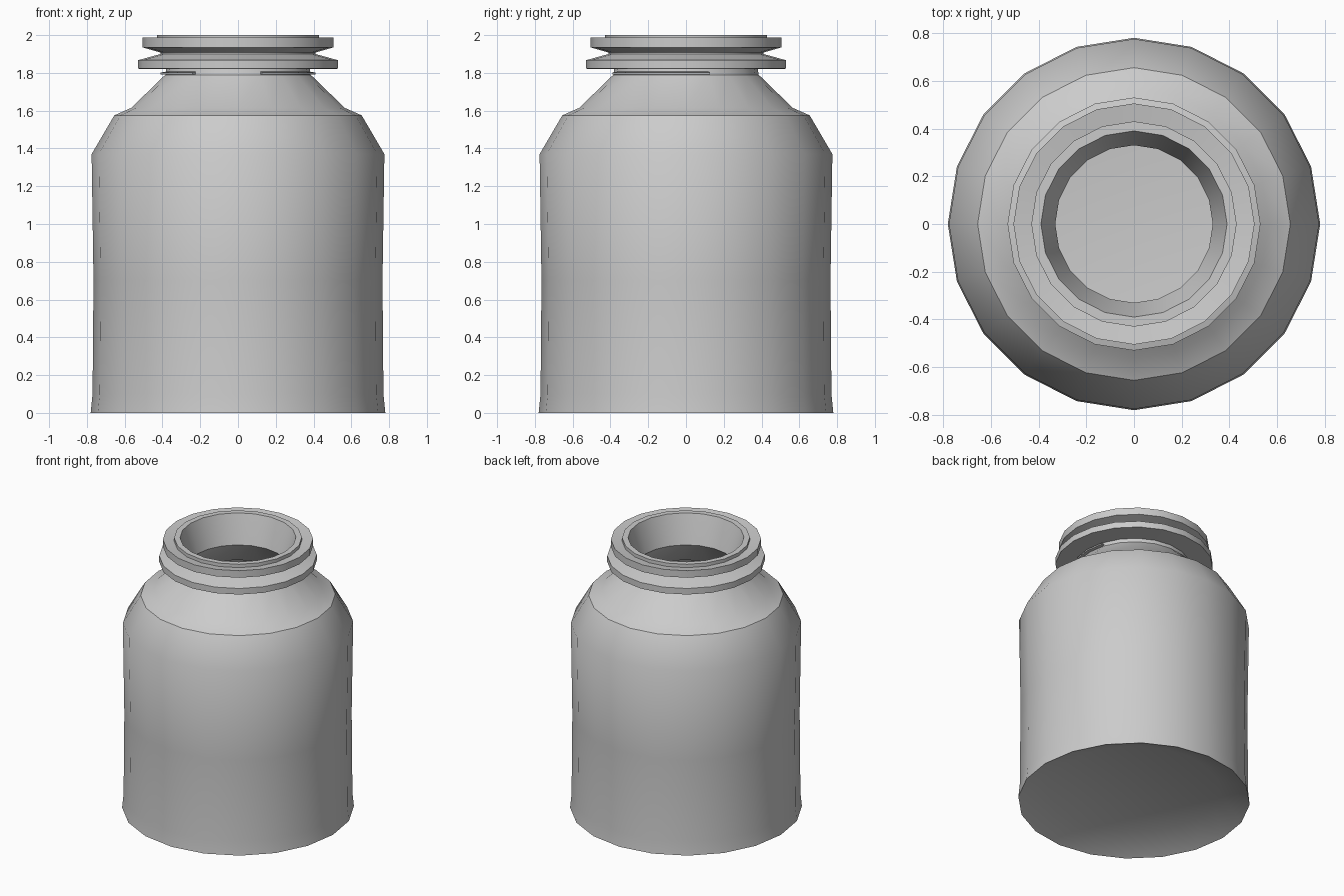
import bpy, bmesh, math

if "Cube" in bpy.data.objects:
    bpy.data.objects.remove(bpy.data.objects["Cube"])

SIDES = 20


def point(r, z, i):
    a = 2 * math.pi * i / SIDES
    return (r * math.cos(a), r * math.sin(a), z)


def finish(bm, name):
    bmesh.ops.recalc_face_normals(bm, faces=bm.faces)
    mesh = bpy.data.meshes.new(name)
    bm.to_mesh(mesh)
    bm.free()
    obj = bpy.data.objects.new(name, mesh)
    bpy.context.collection.objects.link(obj)
    bpy.ops.object.select_all(action='DESELECT')
    obj.select_set(True)
    bpy.context.view_layer.objects.active = obj
    bpy.ops.object.shade_smooth_by_angle(angle=math.radians(32))
    return obj


def lathe(name, profile):
    """Full revolve, closed with a disc at both ends of the profile."""
    bm = bmesh.new()
    rings = [[bm.verts.new(point(r, z, i)) for i in range(SIDES)] for r, z in profile]
    for a, b in zip(rings, rings[1:]):
        for i in range(SIDES):
            j = (i + 1) % SIDES
            bm.faces.new((a[i], a[j], b[j], b[i]))
    bm.faces.new(rings[0])
    bm.faces.new(rings[-1])
    return finish(bm, name)


def arc(name, start, count, section):
    """Partial revolve of a closed cross-section."""
    bm = bmesh.new()
    rings = [[bm.verts.new(point(r, z, start + k)) for r, z in section]
             for k in range(count + 1)]
    n = len(section)
    for a, b in zip(rings, rings[1:]):
        for i in range(n):
            j = (i + 1) % n
            bm.faces.new((a[i], a[j], b[j], b[i]))
    bm.faces.new(rings[0])
    bm.faces.new(rings[-1])
    return finish(bm, name)


# Jar: recessed base, wall, shoulder, neck rings, lip, then the cavity inside
base_and_wall = [(0.58, 0.09), (0.78, 0.0), (0.77, 0.10), (0.765, 0.70), (0.775, 1.37)]
shoulder = [(0.655, 1.575), (0.565, 1.615), (0.385, 1.79), (0.38, 1.82)]
neck_rings = [(0.53, 1.822), (0.53, 1.867), (0.41, 1.90), (0.41, 1.908),
              (0.505, 1.935), (0.505, 1.987), (0.43, 1.975)]
lip = [(0.43, 2.0), (0.39, 2.0)]
cavity = [(0.36, 1.90), (0.33, 1.79), (0.52, 1.59), (0.61, 1.55), (0.73, 1.35),
          (0.725, 0.70), (0.73, 0.16), (0.58, 0.13)]
lathe("jar", base_and_wall + shoulder + neck_rings + lip + cavity)

# Two thin thread ribs under the lower neck ring
rib = [(0.37, 1.79), (0.41, 1.792), (0.41, 1.802), (0.37, 1.808)]
arc("thread_rib_right", -4, 5, rib)
arc("thread_rib_left", 8, 5, rib)
